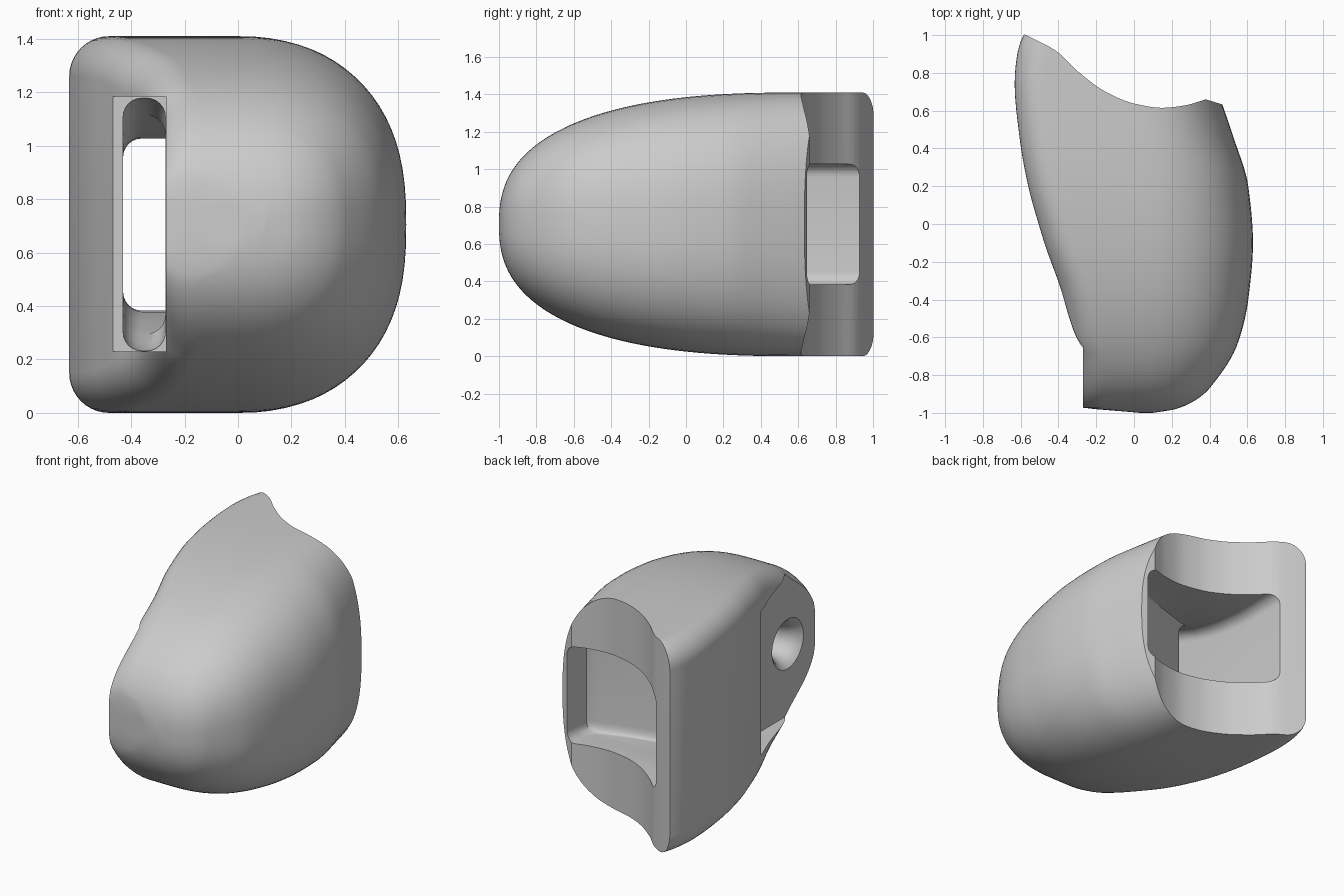
import bpy, bmesh, math

if "Cube" in bpy.data.objects:
    bpy.data.objects.remove(bpy.data.objects["Cube"])

ZC = 0.705  # height of the mirror plane


def curve(pts):
    """Smooth monotone-friendly interpolation through (y, value) points."""
    n = len(pts)
    d = [(pts[i+1][1]-pts[i][1]) / (pts[i+1][0]-pts[i][0]) for i in range(n-1)]
    m = [d[0]]
    for a, b in zip(d, d[1:]):
        m.append(0 if a*b <= 0 else 2*a*b/(a+b))
    m.append(d[-1])

    def f(y):
        i = 0
        while i < n-2 and y > pts[i+1][0]:
            i += 1
        w = pts[i+1][0]-pts[i][0]
        t = (y-pts[i][0]) / w
        return ((1+2*t)*(1-t)**2*pts[i][1] + t*(1-t)**2*w*m[i]
                + t*t*(3-2*t)*pts[i+1][1] + t*t*(t-1)*w*m[i+1])
    return f


def loft(name, rings):
    bm = bmesh.new()
    vs = [[bm.verts.new(p) for p in r] for r in rings]
    n = len(rings[0])
    for a, b in zip(vs, vs[1:]):
        for i in range(n):
            j = (i+1) % n
            bm.faces.new((a[i], a[j], b[j], b[i]))
    bm.faces.new(vs[0])
    bm.faces.new(vs[-1])
    bmesh.ops.recalc_face_normals(bm, faces=bm.faces)
    me = bpy.data.meshes.new(name)
    bm.to_mesh(me)
    bm.free()
    ob = bpy.data.objects.new(name, me)
    bpy.context.collection.objects.link(ob)
    return ob


# Shell outline: left and right edge in plan, half height in side view
left = curve([(-1, .03), (-.965, -.30), (-.8, -.295), (-.72, -.30), (-.635, -.325),
              (-.5, -.35), (-.37, -.38), (-.12, -.468), (0, -.505), (.2, -.56),
              (.45, -.605), (.75, -.632), (.92, -.615), (1, -.585), (1.1, -.53)])
right = curve([(-1, .10), (-.98, .22), (-.93, .33), (-.87, .40), (-.63, .55),
               (-.4, .605), (-.1, .63), (.2, .605), (.45, .53), (.64, .465), (1.1, .3)])


def half_height(y):
    t = min(1, max(0, (.6-y)/1.6))
    return max(.03, .705*(1-t**2.5)**.4)


def section(y):
    xl, xr, h = left(y), right(y), half_height(y)
    xc = max(0, xl+.03)
    pts = []
    N = 40
    for i in range(N+1):                       # bulging right half
        a = -math.pi/2 + math.pi*i/N
        c, s = math.cos(a), math.sin(a)
        pts.append((xc+(xr-xc)*max(c, 0)**.8, y, ZC+h*math.copysign(abs(s)**.8, s)))
    r = min(.15, h*.9, (xc-xl)*.9)
    for sgn in (1, -1):                        # rounded left corners
        for i in range(11):
            a = math.pi/2*(i/10 if sgn > 0 else 1-i/10)
            pts.append((xl+r-r*math.sin(a), y, ZC+sgn*(h-r+r*math.cos(a))))
    return pts


ys = [-1+2.08*(1-math.cos(math.pi/2*i/56)) for i in range(57)]
shell = loft("shell", [section(y) for y in ys])

# Concave back face cutter
arc = curve([(-.57, 1.0), (-.5, .965), (-.41, .915), (-.3, .81), (-.15, .7), (0, .638),
             (.15, .615), (.27, .628), (.38, .66)])
prof = [(-.8, 1.06)] + [(-.57+.95*i/32, arc(-.57+.95*i/32)) for i in range(33)]
prof += [(.46, .635), (.8, .53), (.8, 1.6), (-.8, 1.6)]
back_cut = loft("back_cutter", [[(x, y, z) for x, y in prof] for z in (-.3, 1.8)])

# Side notch with flat inner wall
notch = loft("notch_cutter", [[(x, y, z) for x, z in
             ((-.9, .23), (-.27, .23), (-.27, 1.185), (-.9, 1.185))] for y in (-1.3, -.12)])

# Flaring cavity from the back through to the notch
right_wall = curve([(-.14, -.272), (.12, -.272), (.15, -.2), (.4, .37), (.44, .425), (1.2, .425)])
cav_h = curve([(-.14, .475), (-.05, .465), (.15, .40), (.4, .345), (.65, .322), (1.2, .322)])


def rounded_rect(y):
    x0, x1, h, r = -.43, right_wall(y), cav_h(y), .07
    pts = []
    for k, (sx, sz) in enumerate(((1, 1), (-1, 1), (-1, -1), (1, -1))):
        cx = x1-r if sx > 0 else x0+r
        for i in range(7):
            a = math.pi/2*(k+i/6)
            pts.append((cx+r*math.cos(a), y, ZC+sz*(h-r)+r*math.sin(a)))
    return pts


cavity = loft("cavity_cutter", [rounded_rect(y) for y in
              (-.14, -.09, -.04, .03, .12, .15, .2, .25, .3, .35, .4, .42, .44, .55, .65, 1.2)])

# Countersunk hole in the flat wall
hole = loft("hole_cutter", [[(x, -.685+r*math.cos(a*math.pi/20), ZC+r*math.sin(a*math.pi/20))
            for a in range(40)] for x, r in ((-.29, .185), (-.27, .165), (-.25, .14),
                                             (-.2, .11), (-.15, .1), (.1, .1))])

# Carve the shell, then drop the cutters
bpy.context.view_layer.objects.active = shell
shell.select_set(True)
for cutter in (back_cut, notch, cavity, hole):
    cutter.hide_render = True
    mod = shell.modifiers.new(cutter.name, 'BOOLEAN')
    mod.operation = 'DIFFERENCE'
    mod.solver = 'EXACT'
    mod.object = cutter
    bpy.ops.object.modifier_apply(modifier=mod.name)
    bpy.data.objects.remove(cutter)
bpy.ops.object.shade_smooth_by_angle(angle=math.radians(32))
